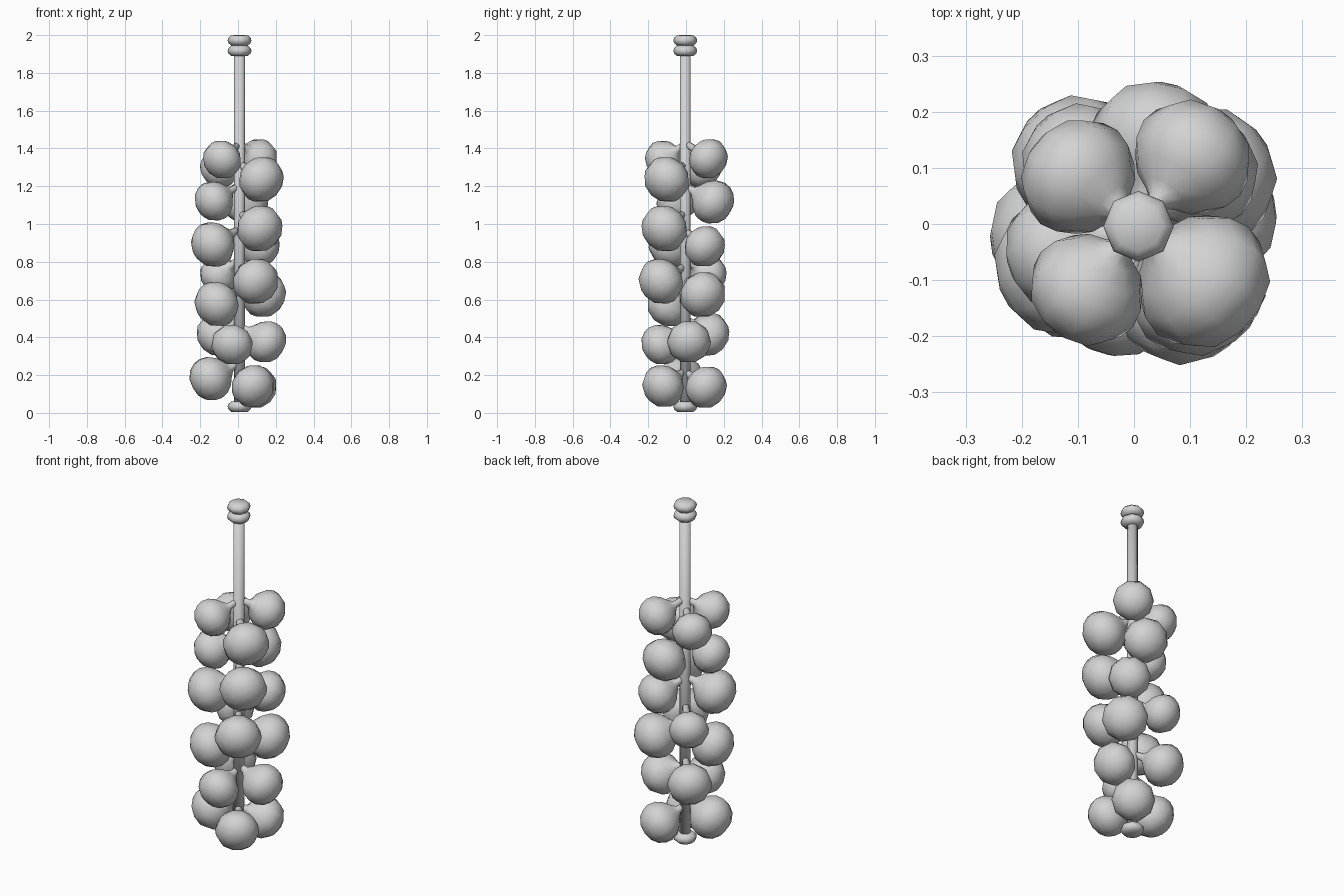
import bpy, bmesh, math
from mathutils import Vector

cube = bpy.data.objects.get("Cube")
if cube:
    bpy.data.objects.remove(cube, do_unlink=True)

grey = bpy.data.materials.new("plain_grey")
grey.use_nodes = True
grey.diffuse_color = (0.65, 0.65, 0.65, 1)
grey.node_tree.nodes["Principled BSDF"].inputs["Base Color"].default_value = (0.65, 0.65, 0.65, 1)


def lathe(name, profile, sides, origin=(0, 0, 0), axis=(0, 0, 1)):
    """Revolve (radius, distance) points around an axis; smooth shaded."""
    bm = bmesh.new()
    rings = []
    for r, t in profile:
        if r == 0:
            rings.append([bm.verts.new((0, 0, t))])
        else:
            angles = [2 * math.pi * i / sides for i in range(sides)]
            rings.append([bm.verts.new((r * math.cos(a), r * math.sin(a), t)) for a in angles])
    for low, high in zip(rings, rings[1:]):
        for i in range(sides):
            j = (i + 1) % sides
            if len(low) == 1:
                bm.faces.new((low[0], high[j], high[i]))
            elif len(high) == 1:
                bm.faces.new((low[i], low[j], high[0]))
            else:
                bm.faces.new((low[i], low[j], high[j], high[i]))
    me = bpy.data.meshes.new(name)
    bm.to_mesh(me)
    bm.free()
    me.shade_smooth()
    me.materials.append(grey)
    ob = bpy.data.objects.new(name, me)
    ob.location = origin
    ob.rotation_euler = Vector(axis).to_track_quat("Z", "Y").to_euler()
    bpy.context.collection.objects.link(ob)
    return ob


# Central stem
STEM_X, STEM_Y = 0.008, -0.004
lathe("stem", [(0, 0.03), (0.029, 0.03), (0.029, 1.93), (0, 1.93)], 10, (STEM_X, STEM_Y, 0))

# Rounded collars at both ends of the stem
collar = [(0, -0.028), (0.044, -0.027), (0.059, -0.014), (0.063, 0),
          (0.059, 0.014), (0.044, 0.027), (0, 0.028)]
for name, z in (("bottom_collar", 0.033), ("lower_top_collar", 1.917), ("upper_top_collar", 1.972)):
    lathe(name, collar, 8, (STEM_X, STEM_Y, z))

# Bulb shape in units of its radius: flattened outside, narrowing to a neck
bulb_shape = [(0, -0.87), (0.44, -0.8), (0.77, -0.59), (0.97, -0.28), (1.03, 0.03),
              (0.95, 0.37), (0.71, 0.67), (0.38, 0.9), (0.19, 1.07)]

# Bulb centres and radii, from the top down
bulbs = [
    (0.105, 0.12, 1.345, 0.106), (-0.085, -0.118, 1.34, 0.103),
    (-0.10, 0.085, 1.295, 0.105), (0.125, -0.103, 1.235, 0.122),
    (-0.13, -0.05, 1.12, 0.107), (0.04, 0.146, 1.115, 0.118),
    (0.116, -0.116, 0.975, 0.124), (-0.135, -0.08, 0.89, 0.121),
    (0.115, 0.10, 0.88, 0.110), (-0.10, 0.115, 0.73, 0.104),
    (0.095, -0.135, 0.695, 0.122), (0.138, 0.09, 0.625, 0.122),
    (-0.115, -0.088, 0.575, 0.121), (-0.107, 0.118, 0.415, 0.116),
    (0.15, 0.016, 0.375, 0.114), (-0.032, -0.135, 0.36, 0.109),
    (-0.148, -0.024, 0.18, 0.119), (0.095, 0.108, 0.135, 0.113),
    (0.08, -0.123, 0.14, 0.114),
]
for n, (x, y, z, r) in enumerate(bulbs, 1):
    to_stem = Vector((STEM_X - x, STEM_Y - y, 0.085))
    profile = [(a * r, t * r) for a, t in bulb_shape]
    profile += [(0.016, to_stem.length), (0, to_stem.length + 0.01)]
    lathe(f"bulb_{n}", profile, 10, (x, y, z), to_stem)
